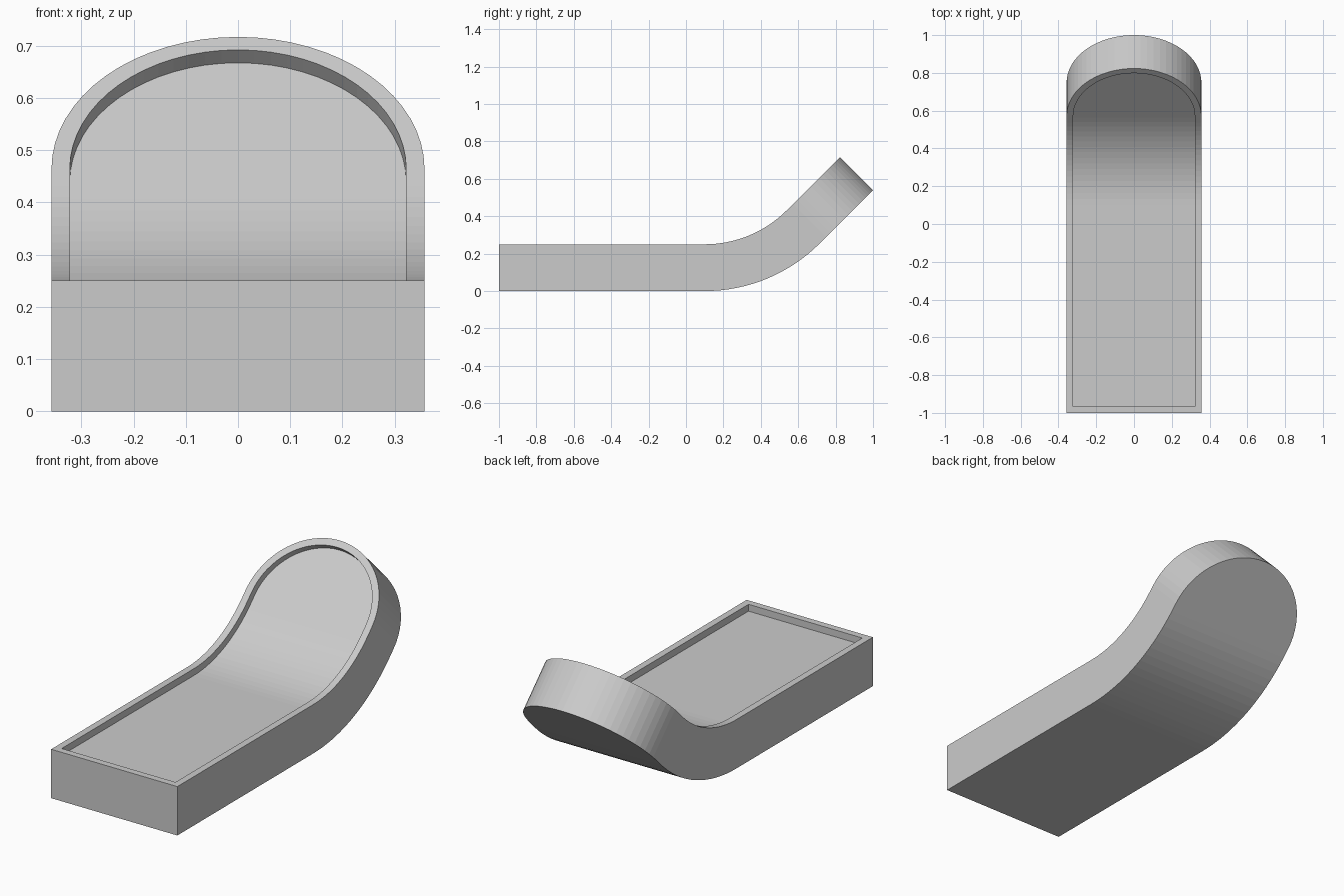
import bpy, bmesh, math

if "Cube" in bpy.data.objects:
    bpy.data.objects.remove(bpy.data.objects["Cube"])

HALF_W, THICK, RIM, DEPTH = 0.357, 0.25, 0.035, 0.035
BEND_START, RADIUS, ANGLE = 0.10, 0.87, math.pi / 4
BEND_LEN = RADIUS * ANGLE                    # measured along the underside
BEND_END = BEND_START + BEND_LEN
CAP_START = BEND_END + 0.046                 # rounded end starts here
BEND_STEPS, CAP_STEPS = 16, 32


def outline(bm, inset, z):
    """Flat plan: square front, semicircular back."""
    r = HALF_W - inset
    pts = [(-r, -1 + inset), (r, -1 + inset)]
    for i in range(CAP_STEPS + 1):
        a = math.pi * i / CAP_STEPS
        pts.append((r * math.cos(a), CAP_START + r * math.sin(a)))
    return [bm.verts.new((x, y, z)) for x, y in pts]


def bend(co):
    """Curl the flat slab upward along its length."""
    x, s, t = co
    if s <= BEND_START:
        return x, s, t
    a = min(s - BEND_START, BEND_LEN) / BEND_LEN * ANGLE
    extra = max(0, s - BEND_END)
    rad = RADIUS - t
    return (x, BEND_START + rad * math.sin(a) + extra * math.cos(a),
            RADIUS - rad * math.cos(a) + extra * math.sin(a))


# Flat slab with a recessed tray
bm = bmesh.new()
loops = [outline(bm, 0, 0), outline(bm, 0, THICK),
         outline(bm, RIM, THICK), outline(bm, RIM, THICK - DEPTH)]
for lo, hi in zip(loops, loops[1:]):
    n = len(lo)
    for i in range(n):
        j = (i + 1) % n
        bm.faces.new((lo[i], lo[j], hi[j], hi[i]))
bm.faces.new(loops[0][::-1])
bm.faces.new(loops[-1])

# Slice across the bend, then curl it
for i in range(BEND_STEPS + 1):
    y = BEND_START + BEND_LEN * i / BEND_STEPS
    bmesh.ops.bisect_plane(bm, geom=bm.verts[:] + bm.edges[:] + bm.faces[:],
                           plane_co=(0, y, 0), plane_no=(0, 1, 0), dist=1e-5)
for v in bm.verts:
    v.co = bend(v.co)
bmesh.ops.recalc_face_normals(bm, faces=bm.faces[:])

mesh = bpy.data.meshes.new("curved_tray")
bm.to_mesh(mesh)
bm.free()
tray = bpy.data.objects.new("curved_tray", mesh)
bpy.context.collection.objects.link(tray)

grey = bpy.data.materials.new("light_grey")
grey.diffuse_color = (0.6, 0.6, 0.6, 1)
grey.use_nodes = True
grey.node_tree.nodes["Principled BSDF"].inputs["Base Color"].default_value = grey.diffuse_color
mesh.materials.append(grey)
